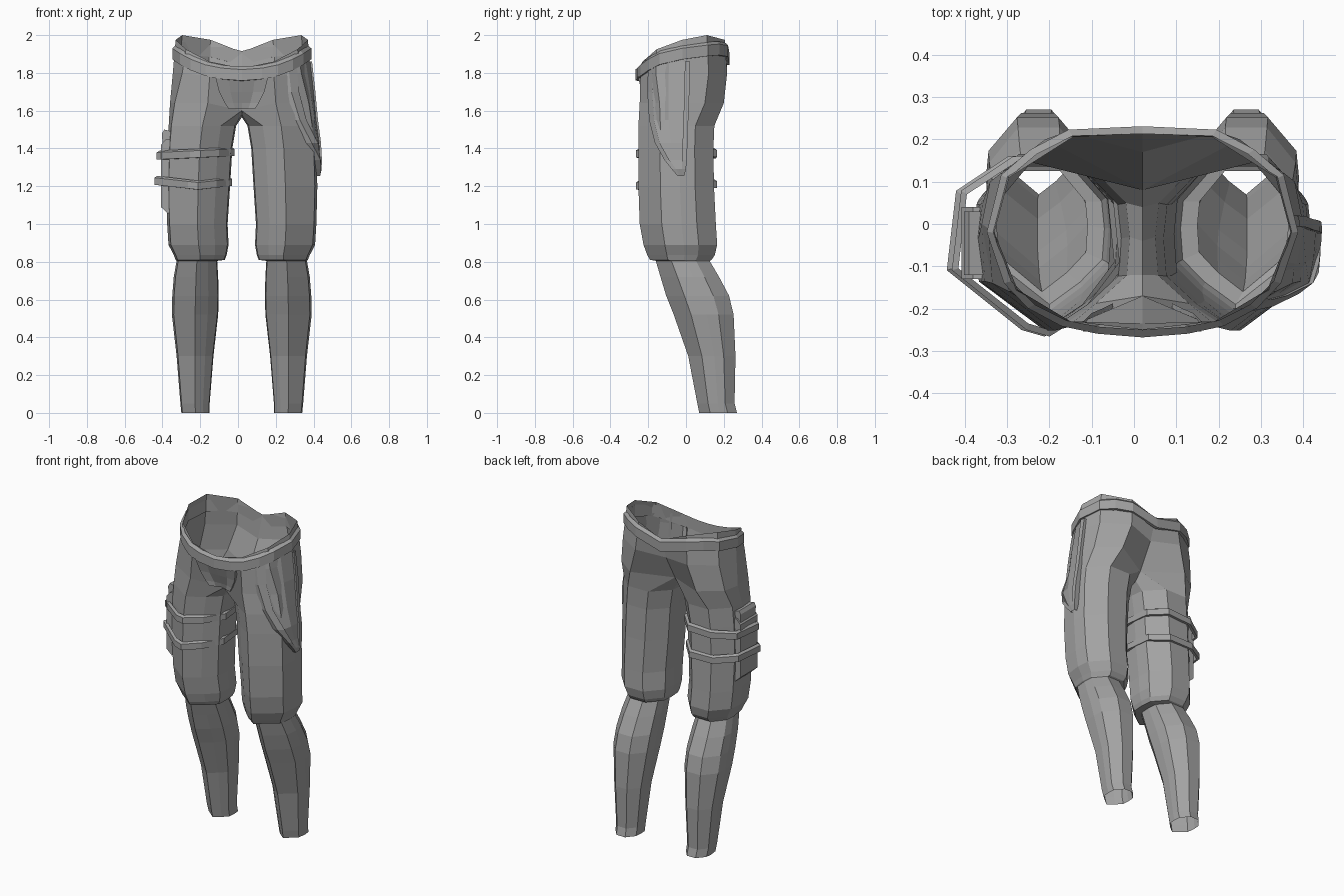
import bpy, bmesh, math
from mathutils import Vector
from mathutils.bvhtree import BVHTree

if "Cube" in bpy.data.objects:
    bpy.data.objects.remove(bpy.data.objects["Cube"])

MID = 0.02  # the trousers' centre line sits slightly to one side

cloth = bpy.data.materials.new("grey_cloth")
cloth.diffuse_color = (0.36, 0.36, 0.36, 1)
cloth.use_nodes = True
cloth.node_tree.nodes["Principled BSDF"].inputs["Base Color"].default_value = cloth.diffuse_color


def finish(name, bm, x=0.0):
    me = bpy.data.meshes.new(name)
    bm.to_mesh(me)
    bm.free()
    me.materials.append(cloth)
    ob = bpy.data.objects.new(name, me)
    ob.location.x = x
    bpy.context.collection.objects.link(ob)
    return ob


def skin(bm, a, b, closed=True):
    """Quads between two rows of vertices."""
    n = min(len(a), len(b))
    for i in range(n if closed else n - 1):
        j = (i + 1) % n
        bm.faces.new((a[i], a[j], b[j], b[i]))


def band(name, pts, height, thick, x=0.0):
    """Closed strap running through pts, thickened outwards."""
    bm = bmesh.new()
    c = sum((Vector(p) for p in pts), Vector()) / len(pts)
    section = [(0, -0.5), (1, -0.48), (1, 0.3), (0, 0.5)]
    rows = []
    for p in pts:
        p = Vector(p)
        out = Vector((p.x - c.x, p.y - c.y, 0)).normalized()
        rows.append([bm.verts.new(p + out * thick * t + Vector((0, 0, height * h)))
                     for t, h in section])
    for i, r in enumerate(rows):
        skin(bm, r, rows[(i + 1) % len(rows)])
    bmesh.ops.recalc_face_normals(bm, faces=bm.faces)
    return finish(name, bm, x)


# Trousers: one half, lofted from ankle to waist.
# Leg cross-section: ridge in front, flat back
SECTION = [(-.55, -.68), (0, -1), (.92, -.42), (1, .1), (.95, .5),
           (.4, 1), (-.4, 1), (-.95, .5), (-1, .1), (-.96, -.35)]
LEG = [  # z, inner x, outer x, front y, back y
    (0.0, .17, .32, .07, .27), (.05, .17, .325, .06, .257),
    (.30, .15, .345, .012, .262), (.52, .125, .37, -.065, .252),
    (.62, .122, .368, -.105, .228), (.72, .125, .36, -.135, .175),
    (.805, .13, .345, -.16, .125),
    (.81, .09, .35, -.19, .135), (.835, .08, .36, -.205, .152),
    (.89, .07, .388, -.225, .165), (1.0, .075, .395, -.245, .158),
    (1.2, .062, .400, -.252, .148), (1.4, .05, .395, -.252, .145),
    (1.52, .03, .387, -.252, .15)]
CROTCH = [(0, -.17, 1.6), (.18, -.245, 1.64), (.355, -.14, 1.64), (.38, 0, 1.64),
          (.36, .1, 1.64), (.23, .2, 1.64), (0, .08, 1.62),
          (0, .04, 1.575), (0, -.04, 1.565), (0, -.12, 1.58)]
HIP = [(0, -.235, 1.76), (.17, -.242, 1.78), (.315, -.16, 1.8), (.365, -.01, 1.8),
       (.335, .12, 1.8), (.18, .218, 1.8), (0, .17, 1.78)]
WAIST = [(0, -.25, 1.825), (.17, -.23, 1.86), (.295, -.155, 1.925), (.35, -.02, 1.975),
         (.315, .11, 2.0), (.165, .205, 1.975), (0, .215, 1.91)]

bm = bmesh.new()
rings = []
for z, x0, x1, y0, y1 in LEG:
    rings.append([bm.verts.new(((x0 + x1) / 2 + (x1 - x0) / 2 * u,
                                (y0 + y1) / 2 + (y1 - y0) / 2 * v, z))
                  for u, v in SECTION])
rings.append([bm.verts.new(p) for p in CROTCH])
for a, b in zip(rings, rings[1:]):
    skin(bm, a, b)
hip = [bm.verts.new(p) for p in HIP]
waist = [bm.verts.new(p) for p in WAIST]
skin(bm, rings[-1][:7], hip, False)
skin(bm, hip, waist, False)
surface = BVHTree.FromBMesh(bm)
trousers = finish("trousers", bm, MID)
mirror = trousers.modifiers.new("mirror", 'MIRROR')
mirror.merge_threshold = 0.001

# Waist belt
half = [(0, -.25, 1.795), (.10, -.243, 1.803), (.18, -.228, 1.82), (.255, -.19, 1.85),
        (.31, -.135, 1.88), (.35, -.02, 1.908), (.318, .108, 1.925),
        (.25, .165, 1.93), (.165, .208, 1.922), (0, .213, 1.878)]
loop = half + [(-x, y, z) for x, y, z in half[-2:0:-1]]
band("waist_belt", loop, 0.075, 0.018, MID)

# Thigh straps, passing over the holster
strap = [(-.415, -.105), (-.395, .07), (-.28, .145), (-.13, .148), (-.05, .06),
         (-.035, -.09), (-.11, -.19), (-.2, -.25), (-.25, -.235)]
band("upper_thigh_strap", [(x, y, 1.375 + .05 * (x + .2)) for x, y in strap], .048, .016)
band("lower_thigh_strap", [(x - .012, y, 1.205 + .12 * abs(x + .2)) for x, y in strap],
     .048, .016)


def slab(name, profile, y0, y1):
    """Side profile in x and z, extruded along y."""
    bm = bmesh.new()
    a = [bm.verts.new((x, y0, z)) for x, z in profile]
    b = [bm.verts.new((x, y1, z)) for x, z in profile]
    skin(bm, a, b)
    bm.faces.new(a)
    bm.faces.new(b)
    bmesh.ops.recalc_face_normals(bm, faces=bm.faces)
    return finish(name, bm)


# Holster body and the narrower grip above it
slab("holster", [(-.34, 1.08), (-.37, 1.055), (-.408, 1.09), (-.408, 1.42),
                 (-.38, 1.45), (-.34, 1.45)], -.13, .04)
slab("holster_grip", [(-.35, 1.42), (-.40, 1.42), (-.402, 1.48), (-.39, 1.5),
                      (-.35, 1.49)], -.12, .03)

# Hip pocket: raised rim around a flat panel, laid onto the outer thigh
OFFSETS = [-.015, .016, .014, .004, .004, .004, .014, .016, -.015]
bm = bmesh.new()
last = None
for z, y0, y1, flare in [(1.86, -.2, .02, 0), (1.7, -.205, .018, .002),
                         (1.55, -.195, .012, .006), (1.43, -.165, .008, .014),
                         (1.34, -.115, .004, .015), (1.29, -.075, 0, .012),
                         (1.255, -.045, -.01, .002)]:
    w = min(.026, (y1 - y0) * .3)
    m = (y0 + y1) / 2
    ys = [y0, y0, y0 + w, y0 + w, m, y1 - w, y1 - w, y1, y1]
    row = []
    for y, o in zip(ys, OFFSETS):
        if z < 1.32 and o == .004:
            o = .014  # the rim closes along the bottom
        hit = surface.ray_cast(Vector((1, y, z)), Vector((-1, 0, 0)))[0]
        x = hit.x if hit else .38
        row.append(bm.verts.new((x + o + flare, y, z)))
    if last:
        skin(bm, row, last, False)
    last = row
finish("hip_pocket", bm, MID)

# Front flap below the belt
bm = bmesh.new()
last = None
for z, w in [(1.78, .14), (1.7, .12), (1.64, .09), (1.61, .07)]:
    row = []
    for x, o in [(-w, -.01), (-w, .014), (-w / 2, .014), (0, .014),
                 (w / 2, .014), (w, .014), (w, -.01)]:
        hit = surface.ray_cast(Vector((max(abs(x), .001), -1, z)), Vector((0, 1, 0)))[0]
        y = hit.y if hit else -.2
        row.append(bm.verts.new((x, y - o, z)))
    if last:
        skin(bm, row, last, False)
    last = row
finish("front_flap", bm, MID)
